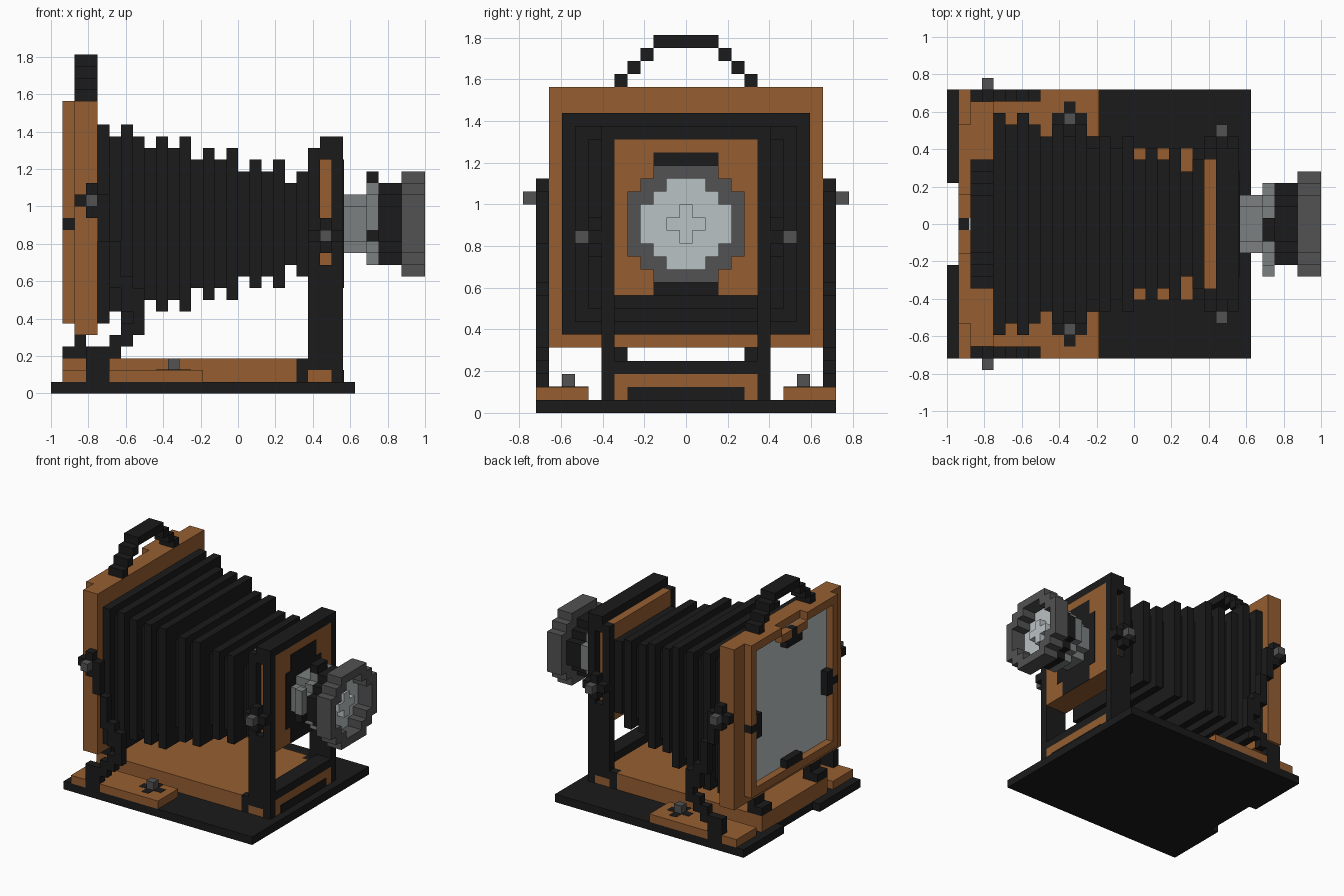
import bpy, bmesh

cube = bpy.data.objects.get("Cube")
if cube:
    bpy.data.objects.remove(cube, do_unlink=True)

U = 1 / 16      # block size
MID = 14        # block row of the lens axis


def material(name, rgb):
    m = bpy.data.materials.new(name)
    m.use_nodes = True
    m.diffuse_color = (*rgb, 1)
    m.node_tree.nodes["Principled BSDF"].inputs["Base Color"].default_value = (*rgb, 1)
    return m


black = material("black leather", (0.011, 0.011, 0.011))
wood = material("warm wood", (0.305, 0.113, 0.031))
steel = material("dark steel", (0.085, 0.085, 0.085))
silver = material("silver grey", (0.2, 0.215, 0.215))
glass = material("pale glass", (0.49, 0.54, 0.55))


def solid(name, mat, boxes, mirror=False):
    """Join boxes (x0, x1, y0, y1, z0, z1), given in blocks, into one object."""
    if mirror:
        boxes = boxes + [(a, b, -d, -c, e, f) for a, b, c, d, e, f in boxes]
    bm = bmesh.new()
    for a, b, c, d, e, f in boxes:
        made = bmesh.ops.create_cube(bm, size=1)["verts"]
        for v in made:
            v.co.x = ((b if v.co.x > 0 else a) - 16) * U
            v.co.y = (d if v.co.y > 0 else c) * U
            v.co.z = (f if v.co.z > 0 else e) * U
    mesh = bpy.data.meshes.new(name)
    bm.to_mesh(mesh)
    bm.free()
    mesh.materials.append(mat)
    obj = bpy.data.objects.new(name, mesh)
    bpy.context.collection.objects.link(obj)
    return obj


def disc(x0, x1, outer, inner=-1):
    """Stepped disc or ring around the lens axis; limits are squared radii."""
    boxes = []
    for k in range(-6, 7):
        run = [j for j in range(-6, 7) if inner < j * j + k * k <= outer]
        while run:
            start = end = run.pop(0)
            while run and run[0] == end + 1:
                end = run.pop(0)
            boxes.append((x0, x1, start - .5, end + .5, MID + k, MID + k + 1))
    return boxes


def cross(x, y0, y1, z):
    return [(x - 1, x + 2, y0, y1, z, z + 1),
            (x, x + 1, y0, y1, z - 1, z), (x, x + 1, y0, y1, z + 1, z + 2)]


# Base and bed
solid("base_plate", black, [(1, 26, -11.5, 11.5, 0, 1),
                            (0, 1, 3.5, 11.5, 0, 1), (0, 1, -11.5, -3.5, 0, 1)])
solid("bed", wood, [(1, 21, -6.5, 6.5, 1, 3), (21, 25, -5.5, 5.5, 1, 3)])
solid("bed_front_inset", black, [(25, 25.05, -4.5, 4.5, 1, 2)])
solid("side_plates", wood, [(1, 3, 7.5, 11.5, 1, 2), (3, 5, 7.5, 10.5, 1, 2),
                            (5, 13, 7.5, 11.5, 1, 2)], True)
solid("plate_crosses", black, [(9, 12, 8.5, 9.5, 2, 2.03), (10, 11, 7.5, 8.5, 2, 2.03),
                               (10, 11, 9.5, 10.5, 2, 2.03)], True)
solid("plate_studs", steel, [(10, 11, 8.5, 9.5, 2, 3)], True)

# Rear frame, focusing pane and clips
solid("rear_frame", wood, [(2, 4, -10.5, 10.5, 5, 25)])
solid("rear_rim_sides", wood, [(1, 2, 7.5, 8.5, 6, 14), (1, 2, 7.5, 8.5, 15, 25),
                               (1, 2, 2.5, 7.5, 24, 25), (1, 2, .5, 2.5, 23, 24)], True)
solid("rear_rim_bottom", wood, [(1, 2, -7.5, 7.5, 6, 7)])
solid("rear_pane", glass, [(1.9, 2, -7.5, 7.5, 7, 24)])
solid("side_clips", black, [(1, 2, 7.5, 8.5, 14, 15), (1, 2, 6.5, 7.5, 13, 16)], True)
solid("end_clips", black, [(1, 2, -.5, .5, 23, 24), (1, 2, -1.5, 1.5, 22, 23),
                           (1, 2, -1.5, 1.5, 7, 8)])
solid("rear_hinges", black, [(1, 3, 4.5, 6.5, 3, 4), (2, 3, 4.5, 6.5, 4, 5)], True)

# Carrying handle
solid("handle", black, [(2, 4, -2.5, 2.5, 28, 29)])
solid("handle_arms", black, [(2, 4, 5.5 - n - 1, 5.5 - n, 25 + n, 26 + n)
                             for n in range(3)], True)

# Curved side brackets with pivots
path = [(3, 5, 1, 3), (3, 6, 3, 4), (5, 7, 4, 5), (6, 8, 5, 6), (7, 8, 6, 7),
        (6, 8, 7, 9), (5, 7, 9, 10), (5, 6, 10, 13), (4, 5, 13, 16)]
solid("side_brackets", black, [(a, b, 10.5, 11.5, c, d) for a, b, c, d in path]
      + cross(3, 10.5, 11.5, 16), True)
solid("rear_studs", steel, [(3, 4, 11.5, 12.5, 16, 17)], True)

# Bellows: one slab per fold, shrinking towards the lens
folds = [8.5, 7.5, 8.5, 7.5, 6.5] + [7.5, 6.5, 7.5, 5.5, 6.5, 5.5, 6.5, 4.5,
                                     5.5, 4.5, 5.5, 3.5, 4.5]
solid("bellows", black, [(4 + n, 5 + n, -h - 1, h + 1, MID + .5 - h, MID + .5 + h)
                         for n, h in enumerate(folds)])

# Front standard, with the lens board flush in its frame
solid("standard_legs", black, [(22, 23, 5.5, 6.5, 2, 21), (23, 24, 5.5, 6.5, 2, 11),
                               (23, 24, 5.5, 6.5, 20, 22), (24, 25, 5.5, 6.5, 1, 22),
                               (21, 22, 5.5, 6.5, 1, 3)], True)
solid("leg_feet", wood, [(22, 24, 5.5, 6.5, 1, 2)], True)
solid("standard_bars", black, [(23, 25, -5.5, 5.5, 21, 22), (23, 25, -5.5, 5.5, 3, 4)])
solid("lens_board", wood, [(22, 25, -5.5, 5.5, 9, 21)])
solid("standard_crosses", black, cross(23, 6.5, 7.5, 13), True)
solid("standard_studs", steel, [(23, 24, 7.5, 8.5, 13, 14)], True)

# Lens
solid("lens_mount", black, [(25, 25.05, -2.5, 2.5, 9, 20),
                            (25, 25.05, 2.5, 3.5, 11, 18), (25, 25.05, -3.5, -2.5, 11, 18)])
solid("lens_neck", silver, disc(25, 27, 5))
solid("lens_ring", silver, disc(27, 28, 10))
solid("lens_lever", silver, [(27, 28, -4.5, -3.5, 14, 17)])
solid("lens_catches", black, [(27, 28, -1.5, .5, 18, 19), (27, 28, -4.5, -3.5, 13, 14)])
solid("lens_barrel", black, disc(28, 30, 10))
solid("lens_hood", steel, disc(30, 32, 20, 10))
solid("lens_glass", glass, disc(30, 30.1, 10, 1))
solid("lens_glass_centre", glass, disc(30, 31, 1))
